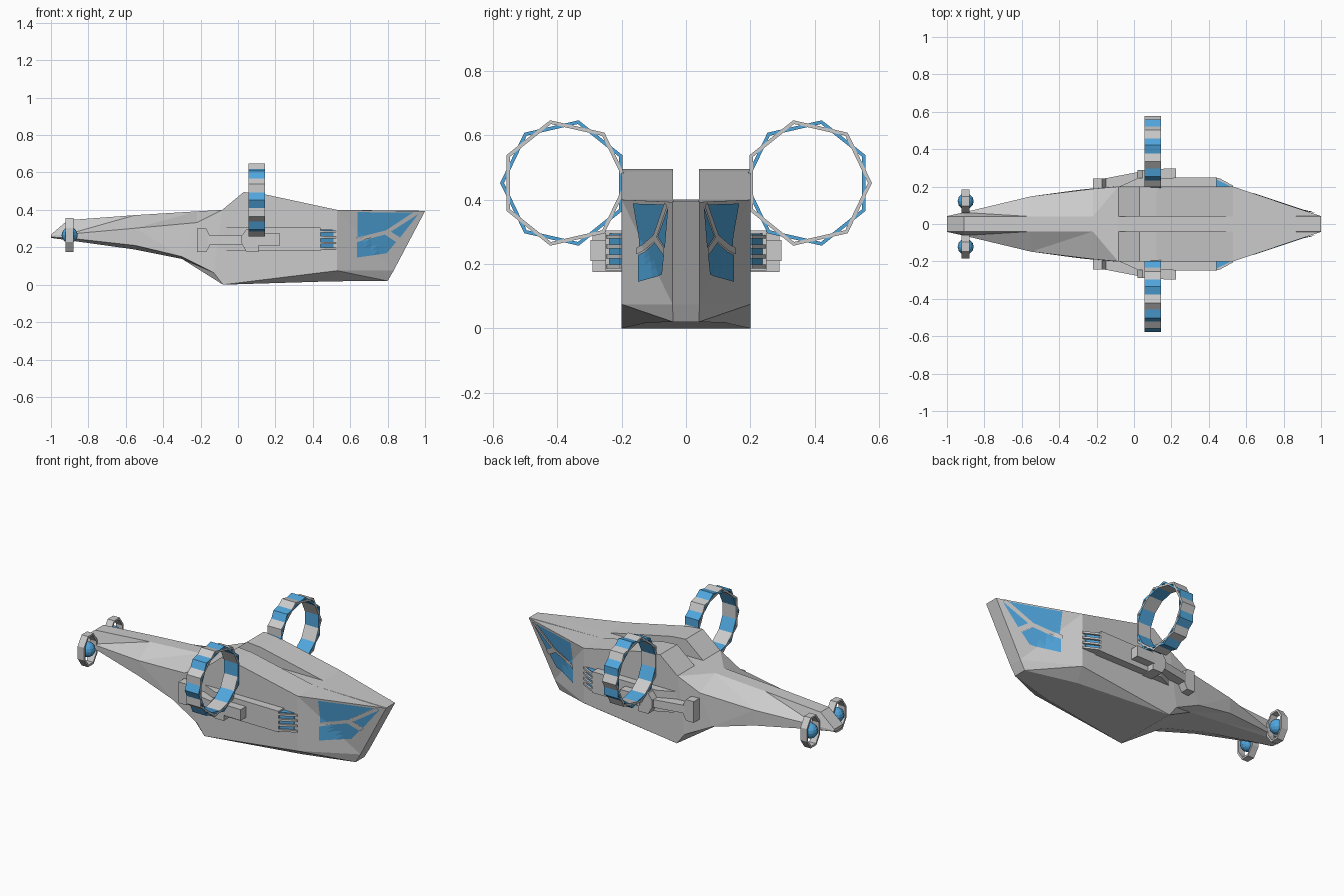
import bpy, bmesh
from math import sin, cos, pi
from mathutils import Vector
from mathutils.bvhtree import BVHTree

if "Cube" in bpy.data.objects:
    bpy.data.objects.remove(bpy.data.objects["Cube"])

blue = bpy.data.materials.new("blue_glow")
blue.diffuse_color = (0.08, 0.38, 0.72, 1)
blue.use_nodes = True
blue.node_tree.nodes["Principled BSDF"].inputs["Base Color"].default_value = blue.diffuse_color


def finish(name, bm, mat=None):
    bmesh.ops.recalc_face_normals(bm, faces=bm.faces)
    me = bpy.data.meshes.new(name)
    bm.to_mesh(me)
    bm.free()
    if mat:
        me.materials.append(mat)
    ob = bpy.data.objects.new(name, me)
    bpy.context.collection.objects.link(ob)
    return ob


def loft(name, rings, mat=None):
    """Skin closed rings of 3D points and cap both ends."""
    bm = bmesh.new()
    vs = [[bm.verts.new(p) for p in r] for r in rings]
    n = len(vs[0])
    for a, b in zip(vs, vs[1:]):
        for i in range(n):
            j = (i + 1) % n
            bm.faces.new((a[i], a[j], b[j], b[i]))
    bm.faces.new(vs[0])
    bm.faces.new(vs[-1])
    return finish(name, bm, mat)


def prism_xz(name, pts, y0, y1, s, mat=None):
    return loft(name, [[(x, s * y, z) for x, z in pts] for y in (y0, y1)], mat)


def prism_xy(name, pts, z0, z1, s, mat=None):
    return loft(name, [[(x, s * y, z) for x, y in pts] for z in (z0, z1)], mat)


def band(name, c, ry, rz, n, phase, depth, wall, mat=None):
    """Open polygonal ring whose axis runs along x."""
    bm = bmesh.new()
    loops = []
    for dx, k in ((-1, 0), (1, 0), (1, wall), (-1, wall)):
        loops.append([bm.verts.new((c[0] + dx * depth / 2,
                                    c[1] + (ry - k) * cos(phase + 2 * pi * i / n),
                                    c[2] + (rz - k) * sin(phase + 2 * pi * i / n)))
                      for i in range(n)])
    for k in range(4):
        a, b = loops[k], loops[(k + 1) % 4]
        for i in range(n):
            j = (i + 1) % n
            bm.faces.new((a[i], a[j], b[j], b[i]))
    return finish(name, bm, mat)


# Hull: half sections of deck edge, shoulder, chine, bottom edge
sections = [
    [(-1.0, .04, .268), (-1.0, .042, .263), (-1.0, .042, .255), (-1.0, .03, .25)],
    [(-.91, .04, .345), (-.91, .062, .27), (-.91, .062, .25), (-.91, .04, .238)],
    [(-.55, .04, .372), (-.55, .148, .302), (-.55, .145, .21), (-.55, .07, .188)],
    [(-.22, .04, .392), (-.22, .188, .332), (-.3, .182, .15), (-.3, .11, .138)],
    [(-.085, .04, .40), (-.085, .2, .40), (-.13, .2, .065), (-.08, .2, .0)],
    [(.53, .04, .40), (.53, .2, .40), (.53, .2, .075), (.5, .12, .018)],
    [(1.0, .04, .395), (1.0, .042, .393), (.832, .042, .075), (.80, .04, .02)],
]
rings = [sec + [(x, -y, z) for x, y, z in reversed(sec)] for sec in sections]
hull = loft("hull", rings)
bm = bmesh.new()
bm.from_mesh(hull.data)
bmesh.ops.triangulate(bm, faces=bm.faces)
bm.to_mesh(hull.data)
tree = BVHTree.FromBMesh(bm)
bm.free()


def skin_panel(name, pts, s, lift, mat=None):
    """Flat xz outline projected on the hull side."""
    bm = bmesh.new()
    bm.faces.new([bm.verts.new((x, 0, z)) for x, z in pts])
    bmesh.ops.triangulate(bm, faces=bm.faces)
    bmesh.ops.subdivide_edges(bm, edges=bm.edges, cuts=3, use_grid_fill=True)
    for v in bm.verts:
        hit = tree.ray_cast(Vector((v.co.x, s, v.co.z)), Vector((0, -s, 0)))[0]
        v.co.y = (hit.y if hit else s * .045) + s * lift
    return finish(name, bm, mat)


panes = [
    [(.64, .388), (.935, .385), (.79, .29), (.64, .25)],
    [(.965, .378), (.865, .25), (.815, .285)],
    [(.635, .228), (.785, .268), (.845, .228), (.795, .168), (.635, .145)],
]
bars = [
    [(.63, .25), (.79, .29), (.95, .392), (.968, .38), (.80, .272), (.63, .23)],
    [(.80, .282), (.815, .285), (.87, .25), (.85, .228), (.785, .268)],
]

for s, side in ((1, "left"), (-1, "right")):
    # Cockpit windows and their bars
    for i, p in enumerate(panes):
        skin_panel(f"window_{side}_{i}", p, s, .004, blue)
    for i, p in enumerate(bars):
        skin_panel(f"window_bar_{side}_{i}", p, s, .008)
    # Roof hump beside the central channel
    prism_xz(f"roof_hump_{side}", [(-.09, .395), (.03, .495), (.12, .488), (.53, .40), (.53, .39)],
             .04, .2, s)
    # Side fairing with slotted front vents
    prism_xy(f"side_fairing_{side}", [(-.1, .19), (.02, .245), (.44, .25), (.44, .19)], .18, .305, s)
    prism_xy(f"vent_glow_{side}", [(.43, .19), (.43, .243), (.51, .205), (.51, .19)], .19, .295, s, blue)
    for i in range(4):
        z = .192 + i * .031
        prism_xy(f"vent_bar_{side}_{i}", [(.43, .19), (.43, .25), (.46, .243), (.53, .205), (.53, .19)],
                 z - .006, z + .006, s)
    # Side gun: rear plate, arm, collar and barrel
    prism_xz(f"gun_plate_{side}", [(-.22, .30), (-.17, .30), (-.15, .262), (-.15, .21), (-.17, .175), (-.22, .175)],
             .17, .243, s)
    prism_xy(f"gun_arm_{side}", [(-.16, .18), (-.16, .243), (.06, .285), (.06, .18)], .215, .262, s)
    prism_xz(f"gun_collar_{side}", [(.02, .262), (.045, .297), (.11, .297), (.11, .175), (.045, .175), (.02, .22)],
             .19, .29, s)
    prism_xy(f"gun_barrel_{side}", [(.1, .2), (.1, .294), (.225, .297), (.225, .2)], .21, .275, s)
    # Large lift ring: two interlaced seven-sided bands
    c = (.1, s * .378, .452)
    band(f"lift_ring_grey_{side}", c, .2, .2, 7, 0, .09, .012)
    band(f"lift_ring_blue_{side}", c, .2, .2, 7, pi, .09, .012, blue)
    # Tail thruster: ball inside a tall hoop
    t = (-.9, s * .122, .265)
    band(f"tail_hoop_{side}", t, .068, .098, 8, pi / 8, .042, .012)
    bm = bmesh.new()
    bmesh.ops.create_uvsphere(bm, u_segments=12, v_segments=8, radius=.043)
    bmesh.ops.translate(bm, verts=bm.verts, vec=t)
    finish(f"tail_ball_{side}", bm, blue)
